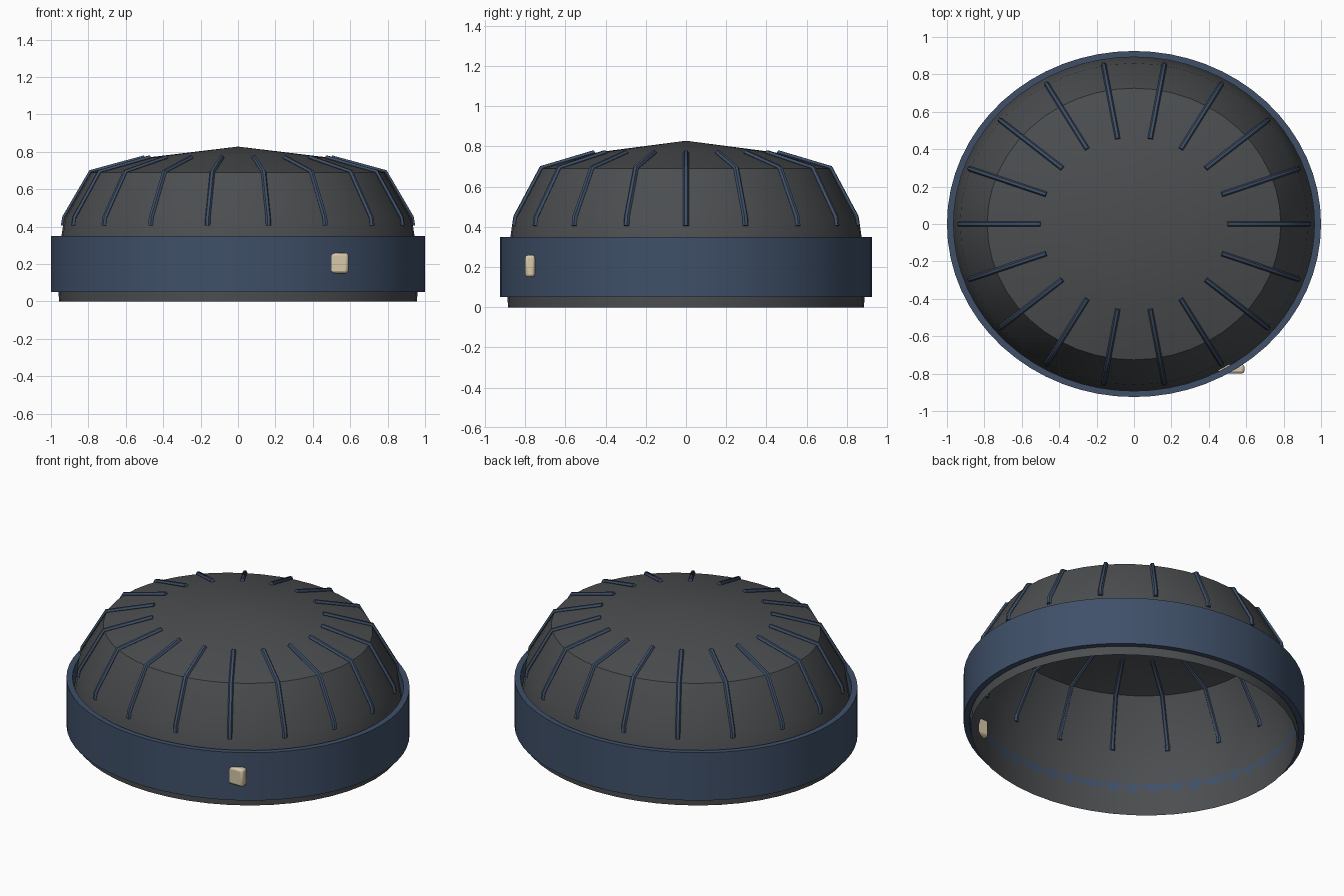
import bpy, bmesh, math

if "Cube" in bpy.data.objects:
    bpy.data.objects.remove(bpy.data.objects["Cube"])

SQUASH = 0.925  # the hat is slightly narrower front to back


def material(name, rgb):
    m = bpy.data.materials.new(name)
    m.diffuse_color = (*rgb, 1)
    m.use_nodes = True
    m.node_tree.nodes["Principled BSDF"].inputs["Base Color"].default_value = m.diffuse_color
    return m


charcoal = material("charcoal", (0.07, 0.075, 0.08))
navy = material("navy", (0.05, 0.08, 0.14))
cream = material("cream", (0.68, 0.58, 0.40))


def finish(ob, mat, angle=40):
    ob.data.materials.append(mat)
    bpy.ops.object.select_all(action='DESELECT')
    ob.select_set(True)
    bpy.context.view_layer.objects.active = ob
    bpy.ops.object.shade_smooth_by_angle(angle=math.radians(angle))


def lathe(name, profile, sides, mat, closed=False):
    """Revolve (radius, z) points around z, squashed to an ellipse."""
    bm = bmesh.new()
    rings = []
    for r, z in profile:
        n = 1 if r == 0 else sides
        rings.append([bm.verts.new((r * math.cos(2 * math.pi * i / sides),
                                    SQUASH * r * math.sin(2 * math.pi * i / sides), z))
                      for i in range(n)])
    pairs = list(zip(rings, rings[1:]))
    if closed:
        pairs.append((rings[-1], rings[0]))
    for a, b in pairs:
        for i in range(sides):
            j = (i + 1) % sides
            if len(b) == 1:
                bm.faces.new((a[i], a[j], b[0]))
            else:
                bm.faces.new((a[i], a[j], b[j], b[i]))
    bmesh.ops.recalc_face_normals(bm, faces=bm.faces)
    me = bpy.data.meshes.new(name)
    bm.to_mesh(me)
    bm.free()
    ob = bpy.data.objects.new(name, me)
    bpy.context.collection.objects.link(ob)
    finish(ob, mat)
    return ob


# open-bottomed cap shell
lathe("cap_dome", [(0.957, 0), (0.967, 0.2), (0.93, 0.44), (0.785, 0.69),
                   (0.48, 0.77), (0, 0.828)], 48, charcoal)

# folded brim band
lathe("brim_band", [(1.0, 0.05), (1.0, 0.35), (0.965, 0.35), (0.965, 0.05)],
      64, navy, closed=True)

# raised knit ribs running up the dome
RIB = [(0.935, 0.405), (0.928, 0.45), (0.787, 0.692), (0.50, 0.769)]
cu = bpy.data.curves.new("knit_ribs", 'CURVE')
cu.dimensions = '3D'
cu.bevel_depth = 0.014
cu.bevel_resolution = 1
cu.use_fill_caps = True
for k in range(18):
    a = math.radians(20 * k)
    s = cu.splines.new('POLY')
    s.points.add(len(RIB) - 1)
    for p, (r, z) in zip(s.points, RIB):
        p.co = (r * math.cos(a), SQUASH * r * math.sin(a), z, 1)
ribs = bpy.data.objects.new("knit_ribs", cu)
bpy.context.collection.objects.link(ribs)
bpy.context.view_layer.objects.active = ribs
ribs.select_set(True)
bpy.ops.object.select_all(action='DESELECT')
ribs.select_set(True)
bpy.ops.object.convert(target='MESH')
ribs = bpy.context.view_layer.objects.active
ribs.name = "knit_ribs"
finish(ribs, navy, 50)

# small rounded tag set into the band
bpy.ops.mesh.primitive_cube_add(size=1, location=(0.52, -0.775, 0.205))
tag = bpy.context.object
tag.name = "side_tag"
tag.scale = (0.14, 0.05, 0.11)
bpy.ops.object.transform_apply(location=False, rotation=False, scale=True)
bev = tag.modifiers.new("bevel", 'BEVEL')
bev.width = 0.014
bev.segments = 2
finish(tag, cream, 50)
